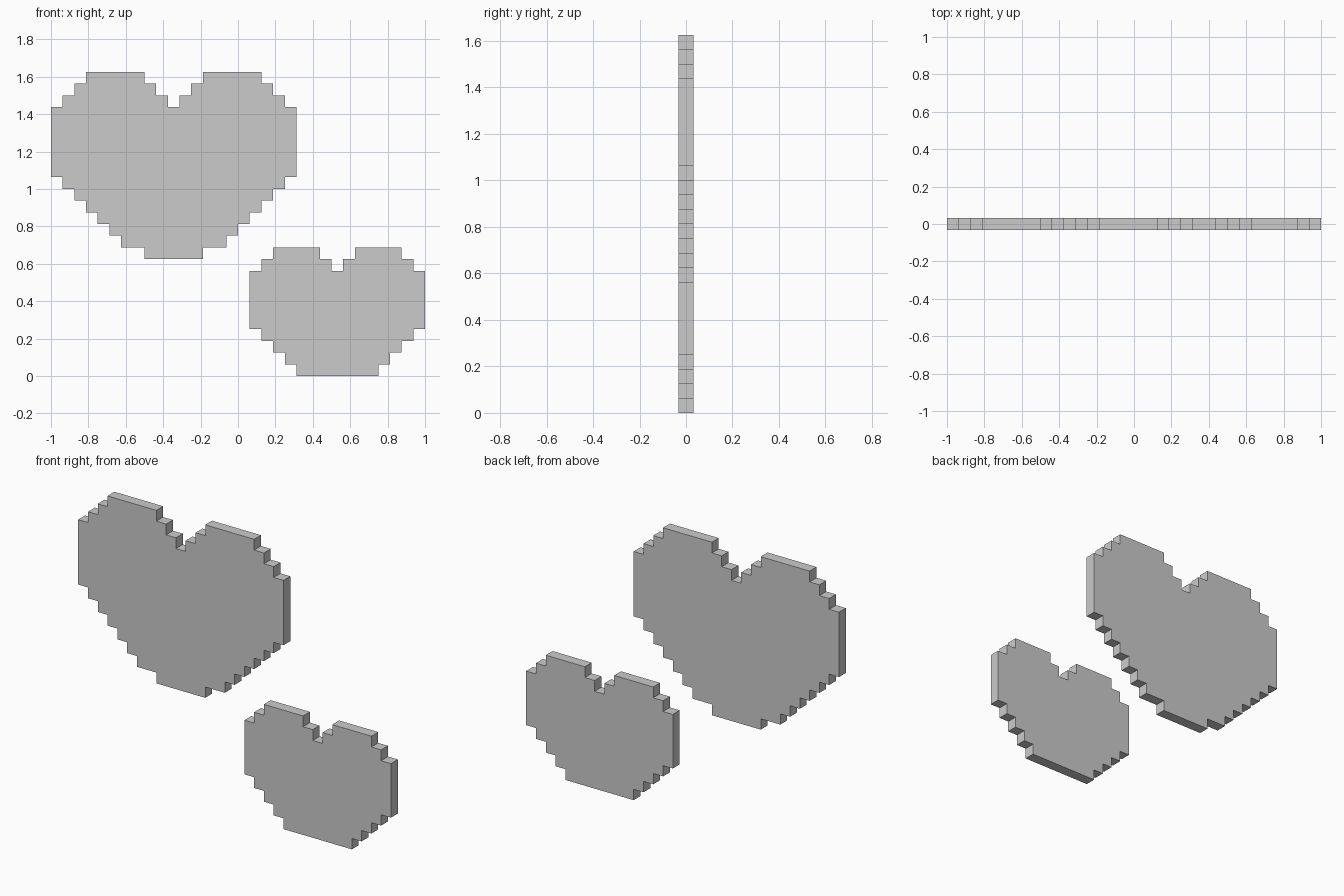
import bpy
import bmesh
from mathutils import Vector

if "Cube" in bpy.data.objects:
    bpy.data.objects.remove(bpy.data.objects["Cube"])

CELL = 1 / 16  # pixel size, also the plate thickness


def pixel_heart(name, centre, base, steps):
    """Stepped plate: each step is (half width, height reached), from the
    bottom edge round the outside and down into the notch, in pixels."""
    half, z = [], base
    for w, z_next in steps:
        half += [(w, z), (w, z_next)]
        z = z_next
    # Mirror the right half to close the outline
    outline = half + [(-w, h) for w, h in reversed(half)]

    bm = bmesh.new()
    verts = [bm.verts.new(((centre + w) * CELL, -CELL / 2, h * CELL))
             for w, h in outline]
    front = bm.faces.new(verts)
    ext = bmesh.ops.extrude_face_region(bm, geom=[front], use_keep_orig=True)
    moved = [g for g in ext["geom"] if isinstance(g, bmesh.types.BMVert)]
    bmesh.ops.translate(bm, verts=moved, vec=Vector((0, CELL, 0)))
    bmesh.ops.recalc_face_normals(bm, faces=bm.faces)

    mesh = bpy.data.meshes.new(name)
    bm.to_mesh(mesh)
    bm.free()
    obj = bpy.data.objects.new(name, mesh)
    bpy.context.collection.objects.link(obj)
    return obj


# Large upper heart
pixel_heart("large_heart", -5.5, 10, [
    (2.5, 11), (4.5, 12), (5.5, 13), (6.5, 14), (7.5, 15), (8.5, 16),
    (9.5, 17), (10.5, 23), (9.5, 24), (8.5, 25), (7.5, 26),
    (2.5, 25), (1.5, 24), (0.5, 23)])

# Small lower heart
pixel_heart("small_heart", 8.5, 0, [
    (3.5, 1), (4.5, 2), (5.5, 3), (6.5, 4), (7.5, 9), (6.5, 10), (5.5, 11),
    (1.5, 10), (0.5, 9)])
